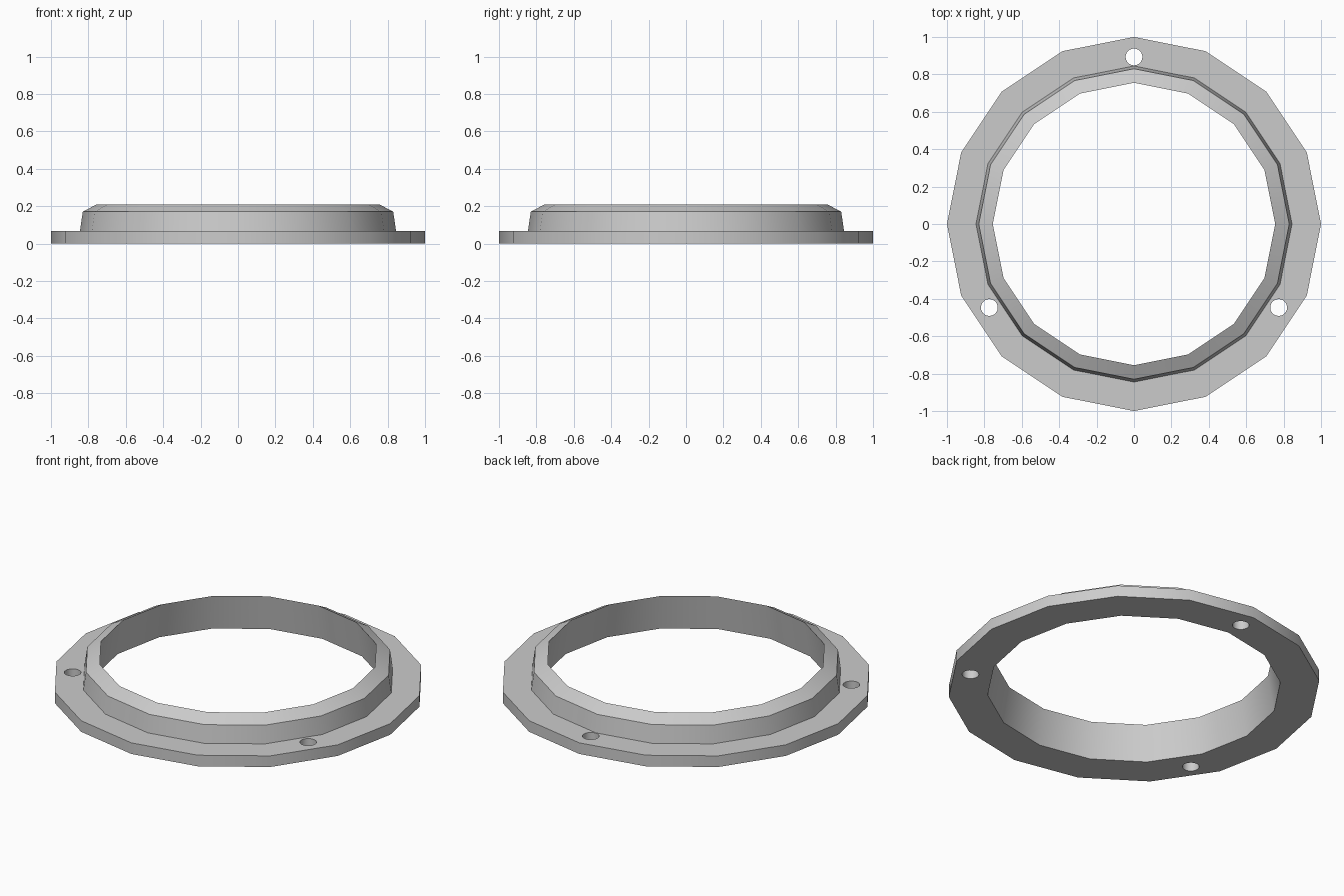
import bpy
import bmesh
from math import cos, sin, radians, tau
from mathutils import Matrix

SIDES = 16
HOLE_CIRCLE = 0.893
HOLE_RADIUS = 0.045

default_cube = bpy.data.objects.get("Cube")
if default_cube:
    bpy.data.objects.remove(default_cube, do_unlink=True)

grey = bpy.data.materials.new("plain_grey")
grey.use_nodes = True
colour = (0.6, 0.6, 0.6, 1)
grey.diffuse_color = colour
grey.node_tree.nodes["Principled BSDF"].inputs["Base Color"].default_value = colour


def add_object(name, bm):
    bmesh.ops.recalc_face_normals(bm, faces=bm.faces)
    mesh = bpy.data.meshes.new(name)
    bm.to_mesh(mesh)
    bm.free()
    mesh.materials.append(grey)
    obj = bpy.data.objects.new(name, mesh)
    bpy.context.collection.objects.link(obj)
    return obj


def lathe(name, profile):
    """Turn a closed (radius, height) outline into a faceted ring."""
    bm = bmesh.new()
    rings = [[bm.verts.new((r * cos(tau * i / SIDES), r * sin(tau * i / SIDES), z))
              for i in range(SIDES)] for r, z in profile]
    for k, ring in enumerate(rings):
        upper = rings[(k + 1) % len(rings)]
        for i in range(SIDES):
            j = (i + 1) % SIDES
            bm.faces.new((ring[i], ring[j], upper[j], upper[i]))
    return add_object(name, bm)


# Flange, raised collar, sloping lip and tapered bore in one outline
ring = lathe("flanged_ring", [(0.79, 0), (1, 0), (1, 0.066), (0.845, 0.066),
                              (0.83, 0.17), (0.755, 0.21)])

# Three screw holes through the flange
bm = bmesh.new()
for angle in (90, 210, 330):
    a = radians(angle)
    place = Matrix.Translation((HOLE_CIRCLE * cos(a), HOLE_CIRCLE * sin(a), 0))
    bmesh.ops.create_cone(bm, cap_ends=True, segments=24, radius1=HOLE_RADIUS,
                          radius2=HOLE_RADIUS, depth=0.4, matrix=place)
cutter = add_object("screw_hole_cutter", bm)
cutter.hide_render = True

cut = ring.modifiers.new("screw_holes", "BOOLEAN")
cut.operation = "DIFFERENCE"
cut.solver = "EXACT"
cut.object = cutter

bpy.ops.object.select_all(action="DESELECT")
ring.select_set(True)
bpy.context.view_layer.objects.active = ring
bpy.ops.object.modifier_apply(modifier=cut.name)
bpy.data.objects.remove(cutter, do_unlink=True)

# Soft shading around the ring, crisp rims
bpy.ops.object.shade_smooth_by_angle(angle=radians(30))
